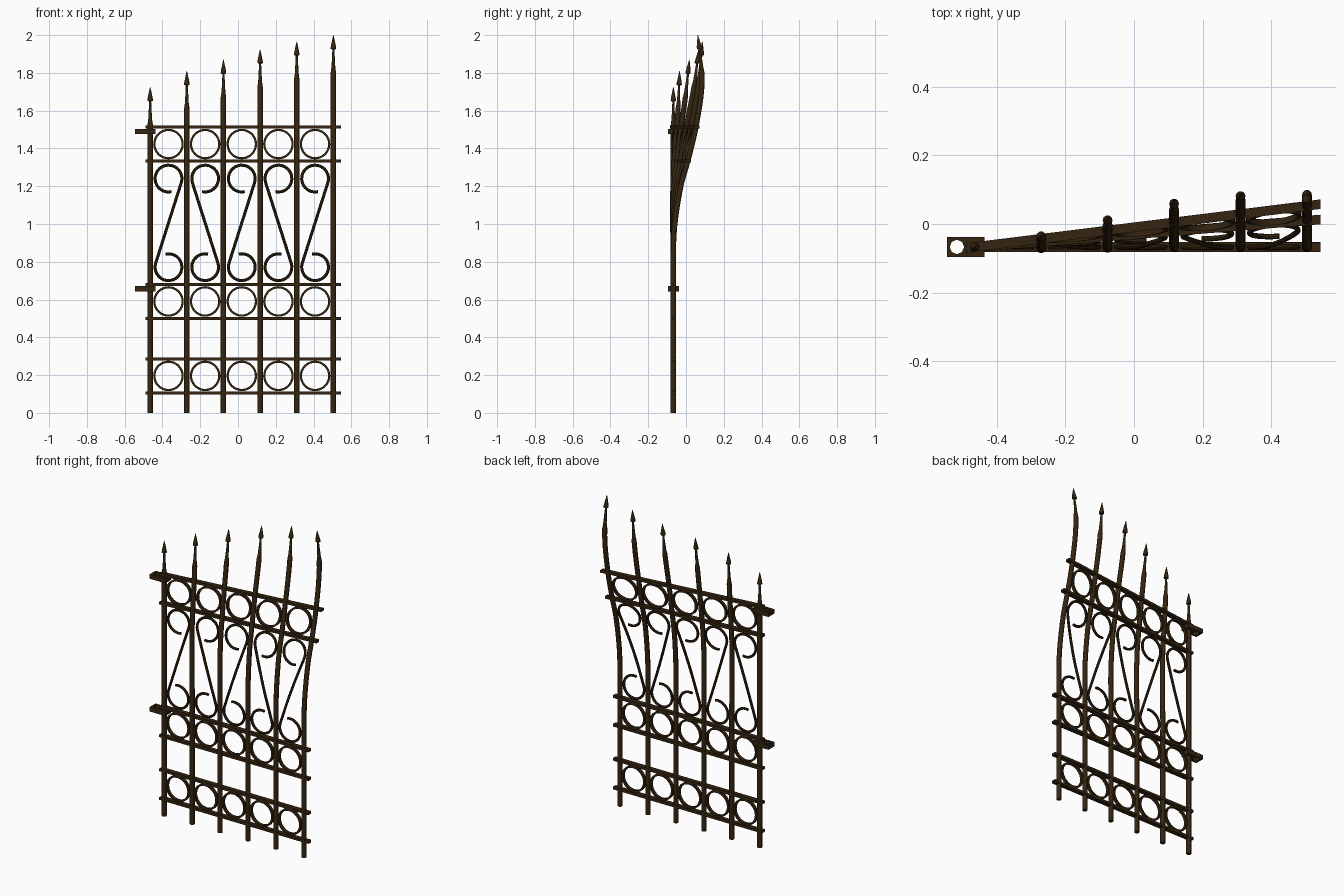
import bpy, bmesh, math
from mathutils import Vector

if "Cube" in bpy.data.objects:
    bpy.data.objects.remove(bpy.data.objects["Cube"])

Y0 = -0.067                       # plane of the flat lower part
BARS = [-0.465 + 0.194 * i for i in range(6)]
TIPS = [1.725, 1.81, 1.87, 1.925, 1.967, 2.0]

iron = bpy.data.materials.new("dark brown iron")
iron.diffuse_color = (0.036, 0.0185, 0.0055, 1)
iron.use_nodes = True
iron.node_tree.nodes["Principled BSDF"].inputs["Base Color"].default_value = iron.diffuse_color


def finish(name, bm):
    bmesh.ops.recalc_face_normals(bm, faces=bm.faces)
    me = bpy.data.meshes.new(name)
    bm.to_mesh(me)
    bm.free()
    me.materials.append(iron)
    ob = bpy.data.objects.new(name, me)
    bpy.context.collection.objects.link(ob)
    bpy.ops.object.select_all(action='DESELECT')
    ob.select_set(True)
    bpy.context.view_layer.objects.active = ob
    bpy.ops.object.shade_smooth_by_angle(angle=math.radians(40))
    return ob


def spline(keys, z):
    """Smooth curve through (z, offset) keys."""
    def slope(i):
        a, b = keys[max(i - 1, 0)], keys[min(i + 1, len(keys) - 1)]
        return (b[1] - a[1]) / (b[0] - a[0])
    i = 0
    while i < len(keys) - 2 and z > keys[i + 1][0]:
        i += 1
    (z0, a), (z1, b) = keys[i], keys[i + 1]
    h = z1 - z0
    t = (z - z0) / h
    return (a * (1 + 2 * t) * (1 - t) ** 2 + h * slope(i) * t * (1 - t) ** 2
            + b * t * t * (3 - 2 * t) + h * slope(i + 1) * t * t * (t - 1))


# outward lean of the panel, growing with height and toward the right
LEAN = [(0, 0), (0.6, 0), (0.85, 0), (1.0, 0.008), (1.2, 0.04), (1.333, 0.077), (1.513, 0.12)]


def lean(x, z):
    return Y0 + (x + 0.465) / 0.97 * spline(LEAN, min(z, 1.53))


def sweep(name, pts, section, bend, scales=None, closed=False):
    """Sweep a section (side, depth) along a path in the xz plane."""
    bm = bmesh.new()
    n, m = len(pts), len(section)
    rings = []
    for i, p in enumerate(pts):
        a = pts[i - 1] if i or closed else p
        b = pts[(i + 1) % n] if i < n - 1 or closed else p
        d = (Vector(b) - Vector(a)).normalized()
        s = scales[i] if scales else 1
        ring = []
        for u, v in section:
            x, z = p[0] + d.y * u * s, p[1] - d.x * u * s
            ring.append(bm.verts.new((x, v * s + bend(p[0], p[1]), z)))
        rings.append(ring)
    for i in range(n if closed else n - 1):
        r, q = rings[i], rings[(i + 1) % n]
        for j in range(m):
            k = (j + 1) % m
            bm.faces.new((r[j], r[k], q[k], q[j]))
    if not closed:
        bm.faces.new(rings[0])
        bm.faces.new(rings[-1])
    return finish(name, bm)


def disc(r, n):
    return [(r * math.cos(2 * math.pi * k / n), r * math.sin(2 * math.pi * k / n)) for k in range(n)]


def rect(a, b):
    return [(-a, -b), (a, -b), (a, b), (-a, b)]


# upright bars with curved tops, tapered necks and arrow points
MID = [0, 0.028, 0.066, 0.108, 0.134, 0.152]
END = [0, 0.033, 0.085, 0.135, 0.154, 0.130]
BOW = [0, 0.010, 0.012, 0.008, 0.004, 0]      # slight forward bow below the lean
for i, (x, top) in enumerate(zip(BARS, TIPS)):
    keys = [(z, o * i / 5 - (BOW[i] if 1.1 < z < 1.4 else BOW[i] / 2 if z > 0.9 else 0))
            for z, o in LEAN]
    keys += [((1.513 + top) / 2, MID[i]), (top, END[i])]
    prof = [(0, .0145), (0.6, .0145)]
    start, stop = 0.8, top - 0.20
    prof += [(start + (stop - start) * k / 22, .0145) for k in range(23)]
    prof += [(top - .17, .0102), (top - .12, .0075), (top - .077, .0055),
             (top - .073, .0145), (top - .062, .014), (top - .03, .0075), (top, .001)]
    sweep("upright_bar", [(x, z) for z, r in prof], disc(1, 10),
          lambda px, pz, k=keys: Y0 + spline(k, pz), [r for z, r in prof])

# horizontal rails
for z in (0.106, 0.286, 0.50, 0.68, 1.333, 1.513):
    sweep("rail", [(-0.49, z), (0.545, z)], rect(0.008, 0.014), lean)

# rings and scrolls in each panel
R, HALF = 0.071, 0.2345
phi = -math.asin(R / HALF)
for i in range(5):
    cx = (BARS[i] + BARS[i + 1]) / 2
    for zc in (0.196, 0.59, 1.423):
        pts = [(cx + x, zc + z) for x, z in disc(0.075, 32)]
        sweep("ring", pts, rect(0.0058, 0.009), lean, closed=True)
    # upper hook, straight diagonal, then the same turned half round
    a0 = math.radians(283)
    arc = [a0 + (phi - a0) * k / 24 for k in range(25)]
    up = [(R * math.cos(a), HALF + R * math.sin(a)) for a in arc]
    p, q = up[-1], (-up[-1][0], -up[-1][1])
    line = [(p[0] + (q[0] - p[0]) * k / 10, p[1] + (q[1] - p[1]) * k / 10) for k in range(1, 10)]
    path = up + line + [(-x, -z) for x, z in reversed(up)]
    side = 1 if i % 2 == 0 else -1
    sweep("scroll", [(cx + side * x, 1.006 + z) for x, z in path], disc(0.008, 8), lean)

# hinge brackets with a pin hole
HX, HY, HW = -0.517, -0.067, 0.029
for zc in (0.657, 1.49):
    bm = bmesh.new()
    lo, hi = [], []
    for k in range(8):
        c, s = math.cos(k * math.pi / 4), math.sin(k * math.pi / 4)
        f = HW / max(abs(c), abs(s))
        for lst, z in ((lo, zc - 0.014), (hi, zc + 0.014)):
            lst.append((bm.verts.new((HX + c * .021, HY + s * .021, z)),
                        bm.verts.new((HX + c * f, HY + s * f, z))))
    for k in range(8):
        j = (k + 1) % 8
        for lst in (lo, hi):
            bm.faces.new((lst[k][0], lst[k][1], lst[j][1], lst[j][0]))
        for e in (0, 1):
            bm.faces.new((lo[k][e], lo[j][e], hi[j][e], hi[k][e]))
    finish("hinge_eye", bm)
    bm = bmesh.new()
    bmesh.ops.create_cube(bm, size=1)
    for v in bm.verts:
        v.co = (-0.4625 + v.co.x * 0.051, HY + v.co.y * 0.058, zc + v.co.z * 0.028)
    finish("hinge_strap", bm)
